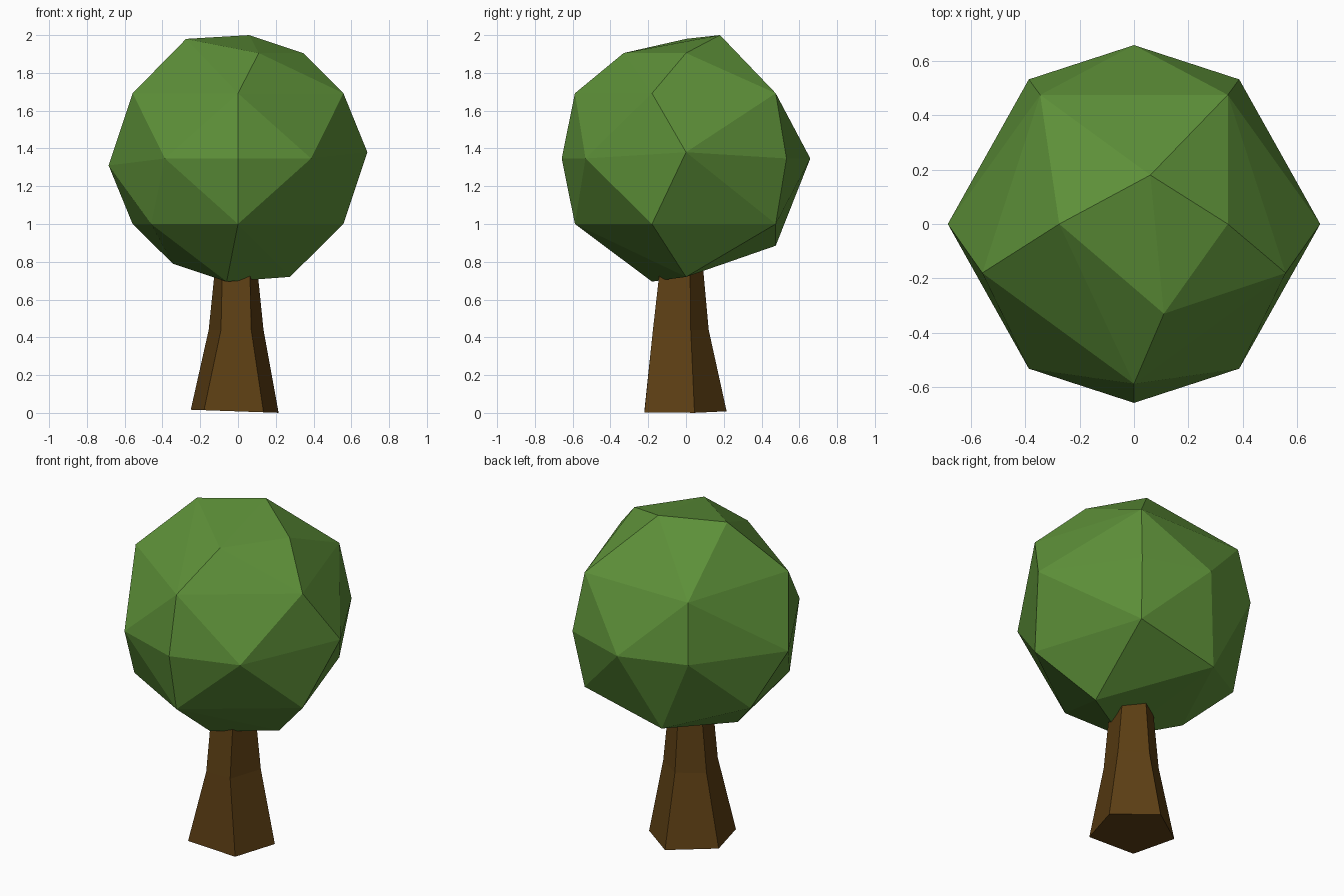
import bpy, bmesh

if "Cube" in bpy.data.objects:
    bpy.data.objects.remove(bpy.data.objects["Cube"])


def finish(bm, name, color):
    bmesh.ops.recalc_face_normals(bm, faces=bm.faces)
    mesh = bpy.data.meshes.new(name)
    bm.to_mesh(mesh)
    bm.free()
    obj = bpy.data.objects.new(name, mesh)
    bpy.context.collection.objects.link(obj)
    mat = bpy.data.materials.new(name + "_color")
    mat.diffuse_color = (*color, 1)
    mat.use_nodes = True
    mat.node_tree.nodes["Principled BSDF"].inputs["Base Color"].default_value = mat.diffuse_color
    mesh.materials.append(mat)
    return obj


# Trunk: tapered five-sided loft, (z, front y, front x pair, side y, side x pair, back y)
sections = [
    (0.005, -0.22, (-0.18, 0.135), 0.045, (0.215, -0.25), 0.215),
    (0.44, -0.175, (-0.09, 0.07), 0.025, (0.135, -0.155), 0.12),
    (0.88, -0.125, (-0.08, 0.06), 0.02, (0.09, -0.11), 0.08),
]
bm = bmesh.new()
loops = []
for z, fy, fx, sy, sx, by in sections:
    ring = [(fx[0], fy), (fx[1], fy), (sx[0], sy), (-0.01, by), (sx[1], sy)]
    loops.append([bm.verts.new((x, y, z)) for x, y in ring])
for a, b in zip(loops, loops[1:]):
    for i in range(5):
        j = (i + 1) % 5
        bm.faces.new((a[i], a[j], b[j], b[i]))
bm.faces.new(loops[0])
bm.faces.new(loops[-1])
# The lower edge tilts very slightly
for v in loops[0]:
    v.co.z = max(0, 0.008 - 0.035 * v.co.x)
finish(bm, "trunk", (0.11, 0.05, 0.007))

# Crown: faceted ball, hull over irregular rings
crown = [(0.06, 0.18, 2.0), (-0.275, 0, 1.98), (0.345, 0, 1.905), (0.11, -0.33, 1.905)]
crown += [(x, y, 1.692) for x, y in
          ((0.345, 0.475), (-0.345, 0.475), (-0.558, -0.18), (0, -0.588), (0.558, -0.18))]
crown += [(sx * x, sy * y, 1.347) for sx in (-1, 1) for sy in (-1, 1)
          for x, y in ((0.387, 0.532),)]
crown += [(0, 0.658, 1.347), (0, -0.658, 1.347), (0.685, 0, 1.38), (-0.685, 0, 1.31)]
crown += [(x, y, 1.0) for x, y in
          ((0.345, 0.475), (0.558, -0.18), (0, -0.588), (-0.46, -0.333), (-0.558, 0.18))]
crown += [(-0.06, -0.18, 0.695), (0.275, 0, 0.72), (-0.345, 0, 0.79), (-0.17, 0.475, 0.885)]
bm = bmesh.new()
for p in crown:
    bm.verts.new(p)
bmesh.ops.convex_hull(bm, input=bm.verts)
finish(bm, "foliage", (0.11, 0.28, 0.04))
